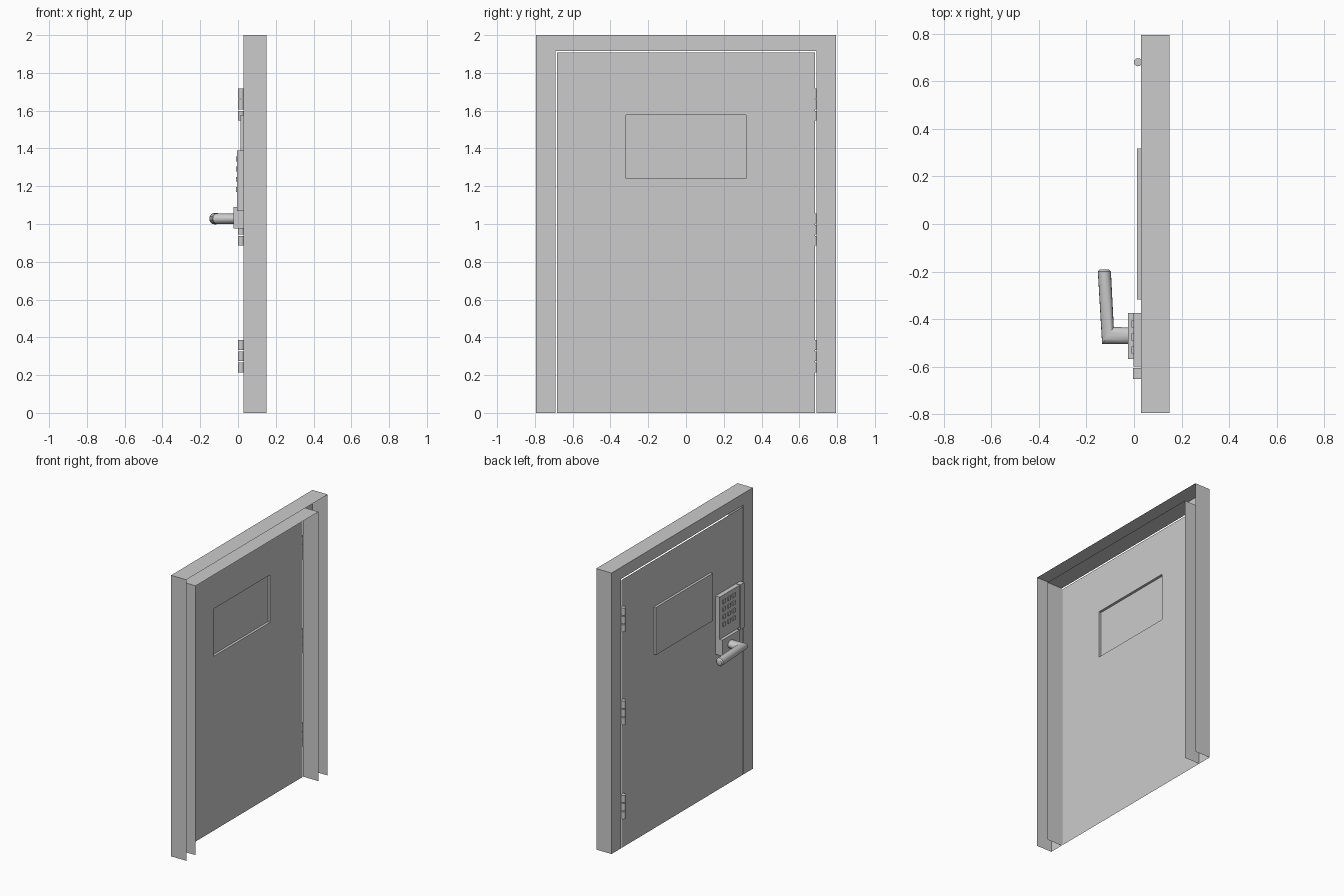
import bpy, bmesh, math
from mathutils import Vector

if "Cube" in bpy.data.objects:
    bpy.data.objects.remove(bpy.data.objects["Cube"])


def make(name, verts, faces):
    mesh = bpy.data.meshes.new(name)
    mesh.from_pydata(verts, [], faces)
    mesh.update()
    obj = bpy.data.objects.new(name, mesh)
    bpy.context.collection.objects.link(obj)
    return obj


def box(name, x, y, z):
    bm = bmesh.new()
    bmesh.ops.create_cube(bm, size=1)
    for v in bm.verts:
        v.co = Vector([(a + b) / 2 + c * (b - a) for (a, b), c in zip((x, y, z), v.co)])
    mesh = bpy.data.meshes.new(name)
    bm.to_mesh(mesh)
    bm.free()
    obj = bpy.data.objects.new(name, mesh)
    bpy.context.collection.objects.link(obj)
    return obj


def smooth(obj):
    bpy.ops.object.select_all(action='DESELECT')
    obj.select_set(True)
    bpy.context.view_layer.objects.active = obj
    bpy.ops.object.shade_smooth_by_angle(angle=math.radians(40))


FRONT, BACK = 0.03, 0.15

# door frame: open-backed channel swept up, across and down
verts, faces = [], []
for x, w, h in ((BACK, 0.795, 2.0), (FRONT, 0.795, 2.0), (FRONT, 0.69, 1.917), (BACK, 0.69, 1.917)):
    verts += [(x, -w, 0), (x, -w, h), (x, w, h), (x, w, 0)]
for r in range(3):
    for i in range(3):
        a = r * 4 + i
        faces.append((a, a + 1, a + 5, a + 4))
make("door_frame", verts, faces)

# door leaf: thin sheet with a raised panel pressed out of it
ys, zs = (-0.682, -0.318, 0.318, 0.682), (0, 1.24, 1.578, 1.907)
verts = [(FRONT, y, z) for y in ys for z in zs]
faces = [(i * 4 + j, i * 4 + j + 1, i * 4 + j + 5, i * 4 + j + 4)
         for i in range(3) for j in range(3) if (i, j) != (1, 1)]
rim = [5, 6, 10, 9]
verts += [(0.012, verts[k][1], verts[k][2]) for k in rim]
faces.append((16, 17, 18, 19))
for k in range(4):
    n = (k + 1) % 4
    faces.append((rim[k], rim[n], 16 + n, 16 + k))
make("door_leaf", verts, faces)

# hinges: three knuckles each
for h, base in enumerate((0.215, 0.885, 1.547)):
    for k in range(3):
        bpy.ops.mesh.primitive_cylinder_add(vertices=12, radius=0.017, depth=0.052,
                                            location=(0.016, 0.68, base + 0.026 + k * 0.059))
        knuckle = bpy.context.object
        knuckle.name = f"hinge_{h + 1}_knuckle_{k + 1}"
        smooth(knuckle)

# lock: keypad housing, latch cover and handle mount
box("keypad_housing", (-0.003, FRONT), (-0.6, -0.375), (1.09, 1.39))
box("latch_cover", (-0.004, FRONT), (-0.652, -0.605), (1.07, 1.39))
box("handle_mount", (-0.025, FRONT), (-0.567, -0.375), (0.975, 1.09))
for row in range(4):
    for col in range(3):
        y, z = -0.53 + col * 0.055, 1.183 + row * 0.054
        box(f"key_{row}_{col}", (-0.011, -0.001), (y - 0.015, y + 0.015), (z - 0.013, z + 0.013))

# lever handle: elliptical rings (outer xy, inner xy, half height), mitred at the bend
rings = [((-0.02, -0.505), (-0.02, -0.435), 0.027),
         ((-0.134, -0.505), (-0.085, -0.433), 0.029),
         ((-0.152, -0.2), (-0.097, -0.2), 0.03),
         ((-0.144, -0.192), (-0.106, -0.192), 0.02)]
SIDES = 16
verts, faces = [], []
for p, q, h in rings:
    p, q = Vector((*p, 1.028)), Vector((*q, 1.028))
    for s in range(SIDES):
        t = 2 * math.pi * s / SIDES
        verts.append((p + q) / 2 + (p - q) / 2 * math.cos(t) + Vector((0, 0, h * math.sin(t))))
for r in range(len(rings) - 1):
    for s in range(SIDES):
        a, b = r * SIDES + s, r * SIDES + (s + 1) % SIDES
        faces.append((a, b, b + SIDES, a + SIDES))
faces += [tuple(range(SIDES)), tuple(range(len(verts) - SIDES, len(verts)))]
lever = make("lever_handle", verts, faces)
bm = bmesh.new()
bm.from_mesh(lever.data)
bmesh.ops.recalc_face_normals(bm, faces=bm.faces)
bm.to_mesh(lever.data)
bm.free()
smooth(lever)
